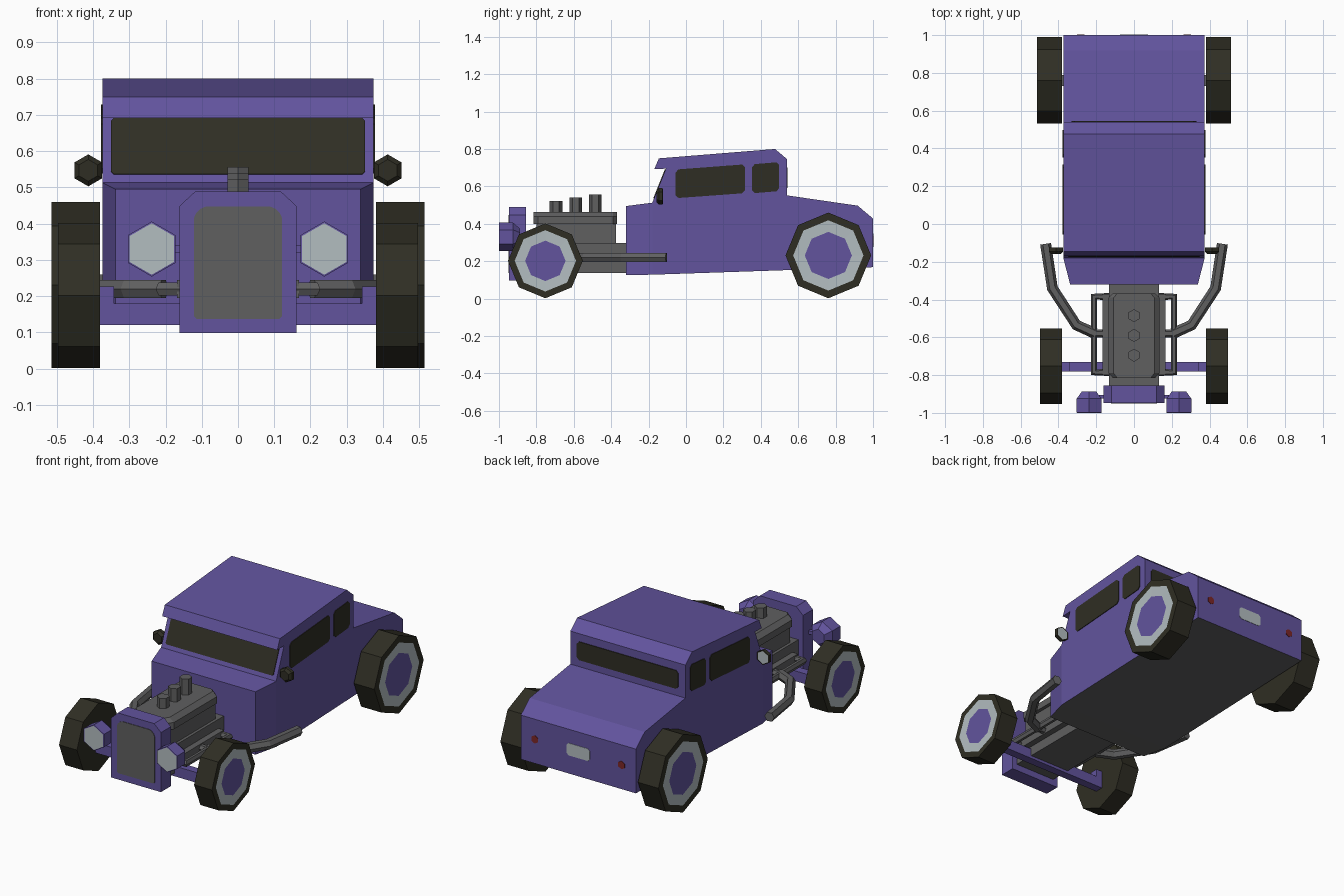
import bpy, bmesh, math
from mathutils import Vector

if "Cube" in bpy.data.objects:
    bpy.data.objects.remove(bpy.data.objects["Cube"])


def material(name, rgb):
    m = bpy.data.materials.new(name)
    m.diffuse_color = (*rgb, 1)
    m.use_nodes = True
    m.node_tree.nodes["Principled BSDF"].inputs["Base Color"].default_value = m.diffuse_color
    return m


PURPLE = material("purple paint", (0.122, 0.088, 0.340))
GREY = material("engine grey", (0.115, 0.115, 0.117))
BLACK = material("rubber and glass", (0.028, 0.027, 0.017))
SILVER = material("light silver", (0.45, 0.51, 0.53))
RED = material("tail red", (0.20, 0.02, 0.02))


def finish(bm, name, mats):
    bmesh.ops.recalc_face_normals(bm, faces=bm.faces)
    me = bpy.data.meshes.new(name)
    bm.to_mesh(me)
    bm.free()
    for m in mats:
        me.materials.append(m)
    ob = bpy.data.objects.new(name, me)
    bpy.context.collection.objects.link(ob)
    return ob


def loft(name, a, b, mats):
    """Solid between two matching outlines."""
    bm = bmesh.new()
    va = [bm.verts.new(p) for p in a]
    vb = [bm.verts.new(p) for p in b]
    n = len(va)
    bm.faces.new(va)
    bm.faces.new(vb[::-1])
    for i in range(n):
        j = (i + 1) % n
        bm.faces.new((va[i], vb[i], vb[j], va[j]))
    return finish(bm, name, mats)


def box(name, x0, x1, y0, y1, z0, z1, mat):
    q = [(x0, y0), (x1, y0), (x1, y1), (x0, y1)]
    return loft(name, [(x, y, z0) for x, y in q], [(x, y, z1) for x, y in q], [mat])


def plate(name, pts, normal, mat, cut=0.015, thick=0.004):
    """Thin plate with cut corners lying on a surface."""
    pts = [Vector(p) for p in pts]
    out = []
    for i, p in enumerate(pts):
        for q in (pts[i - 1], pts[(i + 1) % len(pts)]):
            out.append(p + (q - p).normalized() * cut)
    nv = Vector(normal).normalized()
    return loft(name, [p - nv * 0.003 for p in out], [p + nv * thick for p in out], [mat])


def lathe(name, rings, sides, loc, axis, mats, index=None, phase=0.0):
    """Turned solid: rings of (radius, offset); index gives material per band, caps first and last."""
    bm = bmesh.new()
    loops = []
    for r, t in rings:
        loop = []
        for k in range(sides):
            a = phase + 2 * math.pi * k / sides
            c, s = r * math.cos(a), r * math.sin(a)
            p = {"X": (t, c, s), "Y": (c, t, s), "Z": (c, s, t)}[axis]
            loop.append(bm.verts.new(Vector(p) + Vector(loc)))
        loops.append(loop)
    idx = index or [0] * (len(rings) + 1)
    bm.faces.new(loops[0]).material_index = idx[0]
    for i, (a, b) in enumerate(zip(loops, loops[1:])):
        for k in range(sides):
            j = (k + 1) % sides
            bm.faces.new((a[k], a[j], b[j], b[k])).material_index = idx[i + 1]
    bm.faces.new(loops[-1]).material_index = idx[-1]
    return finish(bm, name, mats)


def tube(name, pts, r, mat):
    cu = bpy.data.curves.new(name + "_path", "CURVE")
    cu.dimensions = "3D"
    cu.bevel_depth, cu.bevel_resolution, cu.use_fill_caps = r, 1, True
    sp = cu.splines.new("POLY")
    sp.points.add(len(pts) - 1)
    for p, c in zip(sp.points, pts):
        p.co = (*c, 1)
    tmp = bpy.data.objects.new(name + "_path", cu)
    bpy.context.collection.objects.link(tmp)
    me = bpy.data.meshes.new_from_object(tmp.evaluated_get(bpy.context.evaluated_depsgraph_get()))
    bpy.data.objects.remove(tmp)
    me.materials.clear()
    me.materials.append(mat)
    me.shade_flat()
    bpy.context.collection.objects.link(bpy.data.objects.new(name, me))


def grey_underside(ob):
    for f in ob.data.polygons:
        if f.normal.z < -0.9 and f.center.z < 0.3:
            f.material_index = 1


HEX = math.pi / 2

# Cabin and tail, extruded from the side profile
W = 0.374
profile = [(-0.18, 0.128), (-0.18, 0.513), (-0.107, 0.695), (-0.17, 0.692), (-0.145, 0.75),
           (0.476, 0.80), (0.54, 0.746), (0.54, 0.552), (0.918, 0.497), (1.0, 0.428),
           (1.0, 0.168)]
grey_underside(loft("cabin_body", [(-W, y, z) for y, z in profile],
                    [(W, y, z) for y, z in profile], [PURPLE, GREY]))

# Tapered cowl in front of the windshield
front, back = [(0.126, -1), (0.126, 1), (0.495, 1), (0.495, -1)], [(0.128, -1), (0.128, 1), (0.513, 1), (0.513, -1)]
grey_underside(loft("cowl", [(s * 0.338, -0.32, z) for z, s in front],
                    [(s * W, -0.18, z) for z, s in back], [PURPLE, GREY]))

# Windshield and rear window
slope = lambda z: -0.18 + (z - 0.513) * 0.073 / 0.182
plate("windshield", [(-0.35, slope(0.535), 0.535), (0.35, slope(0.535), 0.535),
                     (0.35, slope(0.69), 0.69), (-0.35, slope(0.69), 0.69)], (0, -0.93, 0.37), BLACK, 0.008)
plate("rear_window", [(-0.33, 0.54, 0.592), (0.33, 0.54, 0.592), (0.33, 0.54, 0.70), (-0.33, 0.54, 0.70)],
      (0, 1, 0), BLACK)
plate("rear_plate", [(-0.075, 1, 0.275), (0.075, 1, 0.275), (0.075, 1, 0.347), (-0.075, 1, 0.347)],
      (0, 1, 0), SILVER, 0.012, 0.002)

# Radiator shell with grille
shell = [(-0.162, 0.098), (0.162, 0.098), (0.162, 0.448), (0.118, 0.489), (-0.118, 0.489), (-0.162, 0.448)]
loft("radiator_shell", [(x, -0.947, z) for x, z in shell], [(x, -0.855, z) for x, z in shell], [PURPLE])
plate("grille", [(-0.122, -0.947, 0.137), (0.122, -0.947, 0.137), (0.122, -0.947, 0.422),
                 (0.097, -0.947, 0.447), (-0.097, -0.947, 0.447), (-0.122, -0.947, 0.422)],
      (0, -1, 0), GREY, 0.008, 0.003)

# Engine: sump, block, bevelled cover, intake stacks
box("engine_sump", -0.132, 0.132, -0.86, -0.31, 0.137, 0.298, GREY)
box("engine_block", -0.115, 0.115, -0.80, -0.375, 0.29, 0.41, GREY)
lid = [(-1, -0.79), (-0.82, -0.815), (0.82, -0.815), (1, -0.79), (1, -0.39), (0.82, -0.368), (-0.82, -0.368), (-1, -0.39)]
loft("engine_cover_base", [(x * 0.136, y, 0.40) for x, y in lid], [(x * 0.136, y, 0.44) for x, y in lid], [GREY])
loft("engine_cover_top", [(x * 0.136, y, 0.44) for x, y in lid],
     [(x * 0.108, y, 0.463) for x, y in lid], [GREY])
for i, (y, top) in enumerate([(-0.695, 0.523), (-0.59, 0.54), (-0.485, 0.556)]):
    lathe(f"intake_stack_{i}", [(0.034, 0.45), (0.034, top)], 6, (0, y, 0), "Z", [GREY], phase=HEX)

# Dropped front axle
box("front_axle", -0.375, 0.375, -0.78, -0.73, 0.12, 0.18, PURPLE)

for s, side in ((1, "right"), (-1, "left")):
    # Axle ends
    box(f"axle_end_{side}", s * 0.342, s * 0.384, -0.78, -0.73, 0.12, 0.226, PURPLE)

    # Wheels: tyre, silver ring and purple hub on the outer face
    for name, y, r, ring, hub, out in (("front", -0.752, 0.2, 0.164, 0.108, 0.497),
                                       ("rear", 0.761, 0.229, 0.188, 0.126, 0.514)):
        lathe(f"{name}_wheel_{side}",
              [(r, s * 0.381), (r, s * out), (ring, s * out), (hub, s * (out - 0.002))],
              8, (0, y, r + 0.002), "X", [BLACK, SILVER, PURPLE], [0, 0, 0, 1, 2])
    box(f"rear_axle_{side}", s * 0.34, s * 0.39, 0.73, 0.79, 0.20, 0.26, GREY)

    # Side windows
    for name, q in (("front", [(-0.055, 0.537), (0.315, 0.564), (0.315, 0.718), (-0.055, 0.69)]),
                    ("rear", [(0.353, 0.563), (0.498, 0.575), (0.498, 0.73), (0.353, 0.718)])):
        plate(f"{name}_side_window_{side}", [(s * W, y, z) for y, z in q], (s, 0, 0), BLACK)

    # Door mirror with silver glass at the back
    lathe(f"mirror_{side}", [(0.030, -0.158), (0.044, -0.145), (0.044, -0.125), (0.038, -0.124)], 6,
          (s * 0.413, 0, 0.547), "Y", [BLACK, SILVER], [0, 0, 0, 0, 1], HEX)

    # Headlight with lens and bracket
    lathe(f"headlight_{side}", [(0.071, -1.0), (0.076, -0.999), (0.076, -0.925), (0.045, -0.888)], 6,
          (s * 0.238, 0, 0.33), "Y", [PURPLE, SILVER], [1, 0, 0, 0, 0], HEX)
    box(f"headlight_bracket_{side}", s * 0.15, s * 0.2, -0.925, -0.905, 0.32, 0.34, PURPLE)

    # Tail light
    lathe(f"tail_light_{side}", [(0.024, 0.998), (0.024, 1.003)], 6, (s * 0.282, 0, 0.31), "Y", [RED], phase=HEX)

    # Exhaust manifold and side pipe
    z = 0.22
    tube(f"manifold_{side}", [(s * 0.11, -0.385, z), (s * 0.212, -0.385, z), (s * 0.212, -0.785, z),
                              (s * 0.11, -0.785, z)], 0.021, GREY)
    tube(f"manifold_middle_{side}", [(s * 0.11, -0.58, z), (s * 0.215, -0.58, z)], 0.021, GREY)
    box(f"manifold_flange_{side}", s * 0.125, s * 0.168, -0.80, -0.37, 0.195, 0.245, GREY)
    tube(f"exhaust_pipe_{side}", [(s * 0.205, -0.58, z), (s * 0.305, -0.535, z), (s * 0.432, -0.34, z),
                                  (s * 0.468, -0.105, z)], 0.029, GREY)
